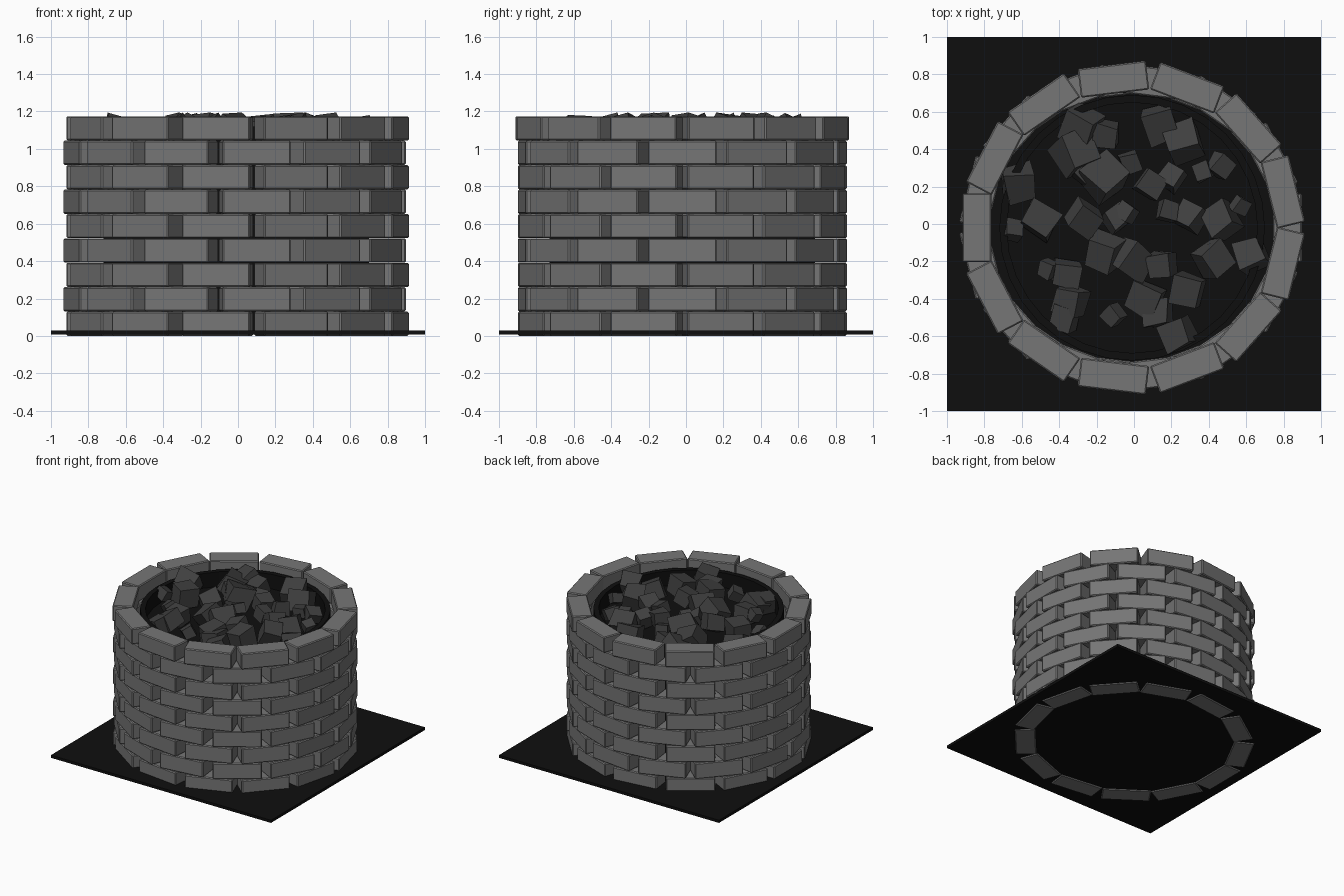
import bpy, bmesh, math, random
from mathutils import Matrix, Vector, Euler

random.seed(4)
default_cube = bpy.data.objects.get("Cube")
if default_cube:
    bpy.data.objects.remove(default_cube, do_unlink=True)


def make_material(name, value):
    mat = bpy.data.materials.new(name)
    mat.use_nodes = True
    colour = (value, value, value, 1)
    mat.diffuse_color = colour
    mat.node_tree.nodes["Principled BSDF"].inputs["Base Color"].default_value = colour
    return mat


stone = make_material("grey stone", 0.18)
charcoal = make_material("charcoal", 0.05)
soot = make_material("soot black", 0.0045)


def make_object(name, bm, material):
    bmesh.ops.recalc_face_normals(bm, faces=bm.faces)
    mesh = bpy.data.meshes.new(name)
    bm.to_mesh(mesh)
    bm.free()
    mesh.materials.append(material)
    obj = bpy.data.objects.new(name, mesh)
    bpy.context.collection.objects.link(obj)
    return obj


def add_box(bm, centre, size, rotation):
    matrix = Matrix.LocRotScale(Vector(centre), rotation, Vector(size))
    return bmesh.ops.create_cube(bm, size=1, matrix=matrix)["verts"]


CENTRE_X, CENTRE_Y = -0.01, -0.02
BRICKS, COURSES = 13, 9
STEP = 2 * math.pi / BRICKS
PITCH = 1.175 / COURSES

# Square base plate
bm = bmesh.new()
add_box(bm, (0, 0, 0.019), (2, 2, 0.022), Euler())
make_object("base_plate", bm, soot)

# Running-bond brick wall, every second course turned by half a brick
for course in range(COURSES):
    bm = bmesh.new()
    top = course == COURSES - 1
    radius_y = 0.80 if top else 0.787
    for i in range(BRICKS):
        angle = math.pi + (i + 0.5 * (course % 2)) * STEP
        centre = (CENTRE_X + 0.83 * math.cos(angle),
                  CENTRE_Y + radius_y * math.sin(angle),
                  (course + 0.5) * PITCH)
        add_box(bm, centre, (0.155, 0.367, PITCH - 0.001), Euler((0, 0, angle)))
    wall = make_object(f"brick_course_{course + 1}", bm, stone)
    bevel = wall.modifiers.new("worn edges", "BEVEL")
    bevel.width = 0.007
    bevel.segments = 1

# Fire bowl liner: profile of (radius, height) spun round the centre
bm = bmesh.new()
profile = [(0, 0.03), (0.71, 0.03), (0.71, 1.12), (0.67, 1.12), (0.67, 1.0), (0, 1.0)]
verts = [bm.verts.new((r, 0, z)) for r, z in profile]
edges = [bm.edges.new(pair) for pair in zip(verts, verts[1:])]
bmesh.ops.spin(bm, geom=verts + edges, cent=(0, 0, 0), axis=(0, 0, 1),
               angle=2 * math.pi, steps=32)
bmesh.ops.remove_doubles(bm, verts=bm.verts, dist=0.0005)
bmesh.ops.translate(bm, verts=bm.verts, vec=(CENTRE_X, CENTRE_Y, 0))
make_object("fire_bowl", bm, soot)

# Coal lumps: x, y and size in hundredths
coals = [
    (-28, 52, 16), (-15, 48, 13), (14, 53, 16), (27, 45, 17), (-31, 38, 18),
    (-17, 24, 18), (-62, 22, 16), (-50, 3, 17), (-27, 3, 14), (9, 21, 13),
    (20, 25, 11), (46, 31, 10), (47, 2, 15), (30, 4, 13), (42, -19, 16),
    (63, -17, 14), (-1, -19, 17), (-16, -15, 16), (-36, -27, 13),
    (-34, -41, 14), (-37, -50, 13), (5, -40, 16), (12, -47, 14), (29, -36, 15),
    (24, -59, 15), (-2, 33, 10), (-10, 3, 11), (57, 10, 8), (-46, -24, 8),
    (-11, -49, 9), (15, -22, 13), (-4, 6, 9), (-27, 27, 9), (37, 28, 9),
    (18, 7, 10), (-65, -3, 9),
]
bm = bmesh.new()
for x, y, size in coals:
    s = size / 100
    tilt = Euler([random.uniform(-0.5, 0.5), random.uniform(-0.5, 0.5), random.uniform(0, 3)])
    height = random.uniform(1.07, 1.1)
    lump = add_box(bm, (x / 100, y / 100, height), (s, s, s * 0.9), tilt)
    for v in lump:
        v.co += Vector([random.uniform(-0.08, 0.08) * s for _ in range(3)])
        v.co.z = min(v.co.z, 1.195)
make_object("coal_pile", bm, charcoal)
